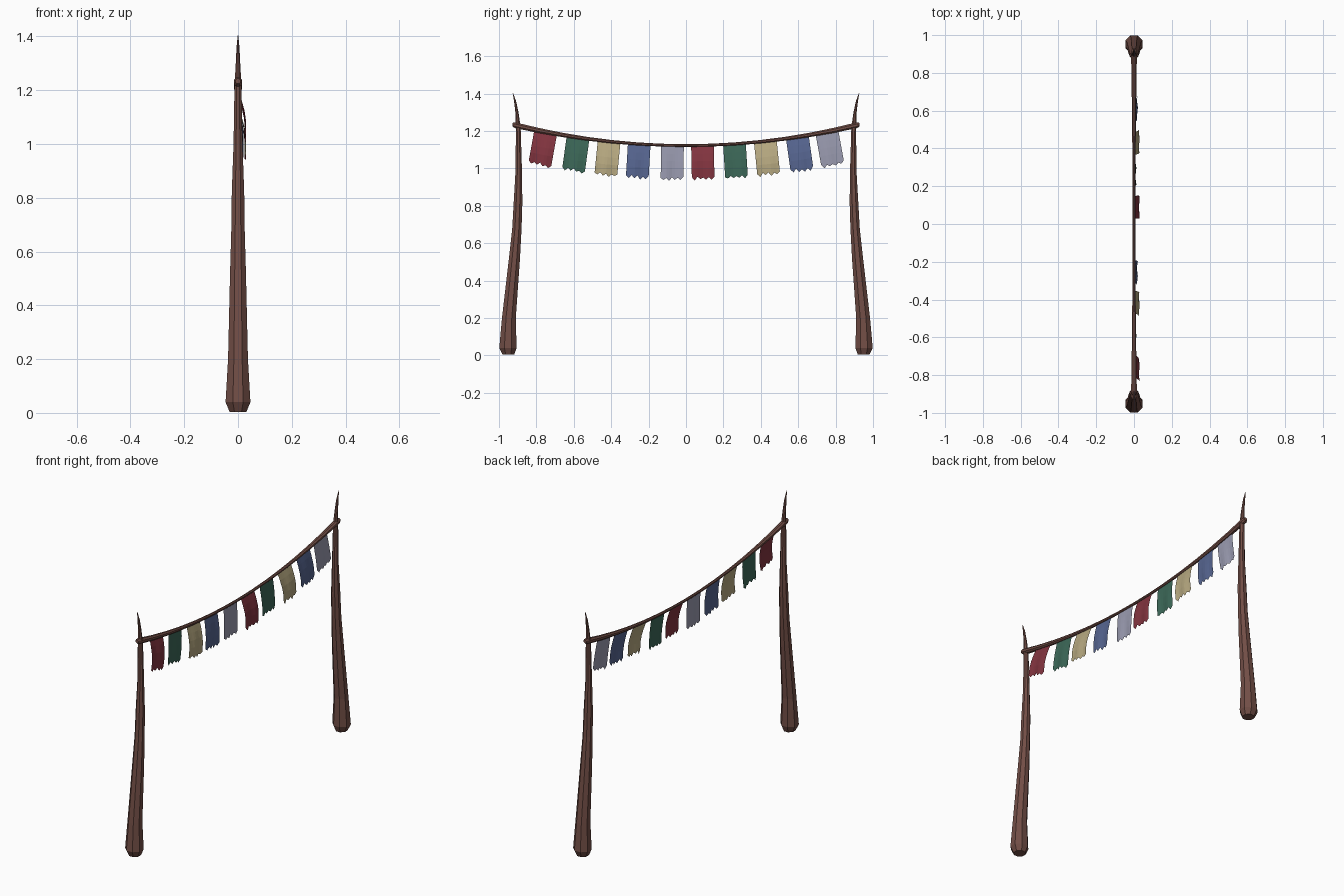
import bpy, bmesh, math, random
from mathutils import Vector

if "Cube" in bpy.data.objects:
    bpy.data.objects.remove(bpy.data.objects["Cube"])

random.seed(4)


def material(name, rgb):
    m = bpy.data.materials.new(name)
    lin = [((c / 255 + 0.055) / 1.055) ** 2.4 for c in rgb]
    m.diffuse_color = (*lin, 1)
    m.use_nodes = True
    m.node_tree.nodes["Principled BSDF"].inputs["Base Color"].default_value = m.diffuse_color
    return m


wood = material("dark_wood", (114, 78, 70))
cloths = [("red", material("red_cloth", (130, 52, 63)), 0.028),
          ("green", material("green_cloth", (60, 104, 88)), 0.010),
          ("tan", material("tan_cloth", (182, 168, 128)), 0.028),
          ("blue", material("blue_cloth", (86, 101, 144)), 0.018),
          ("grey", material("grey_cloth", (154, 155, 176)), 0.006)]


def make_object(name, bm, mat):
    me = bpy.data.meshes.new(name)
    bm.to_mesh(me)
    bm.free()
    me.materials.append(mat)
    ob = bpy.data.objects.new(name, me)
    bpy.context.collection.objects.link(ob)
    return ob


def tube(name, rings, u, v, sides, mat):
    """Loft rings of (centre, radius) spanned by directions u and v."""
    bm = bmesh.new()
    loops = []
    for c, r in rings:
        loop = []
        for i in range(sides):
            a = 2 * math.pi * (i + 0.5) / sides
            loop.append(bm.verts.new(Vector(c) + r * (math.cos(a) * u + math.sin(a) * v)))
        loops.append(loop)
    for a, b in zip(loops, loops[1:]):
        for i in range(sides):
            j = (i + 1) % sides
            bm.faces.new((a[i], a[j], b[j], b[i]))
    bm.faces.new(loops[0])
    bm.faces.new(loops[-1])
    bmesh.ops.recalc_face_normals(bm, faces=bm.faces)
    return make_object(name, bm, mat)


X, Y, Z = Vector((1, 0, 0)), Vector((0, 1, 0)), Vector((0, 0, 1))

# Crooked posts tapering into a curved spike: (z, y, radius)
profile = [(0.004, 0.95, 0.034), (0.04, 0.952, 0.050), (0.20, 0.947, 0.040),
           (0.52, 0.917, 0.032), (0.68, 0.904, 0.027), (0.82, 0.898, 0.025),
           (1.00, 0.894, 0.018), (1.22, 0.897, 0.014), (1.30, 0.904, 0.009),
           (1.36, 0.914, 0.006), (1.404, 0.926, 0.001)]
for side, name in ((-1, "left_post"), (1, "right_post")):
    tube(name, [((0, side * y, z), r) for z, y, r in profile], X, Y, 8, wood)


# Sagging rope, thicker at its ends
def rope_z(y):
    return 1.122 + 0.130 * y * y


rope = [((0, -0.928, rope_z(0.928)), 0.010)]
for i in range(15):
    y = -0.915 + 1.83 * i / 14
    rope.append(((0, y, rope_z(y)), 0.008 + 0.009 * abs(y / 0.915) ** 2))
rope.append(((0, 0.928, rope_z(0.928)), 0.010))
tube("rope", rope, X, Z, 8, wood)

# Ragged cloth flags hanging square to the rope
centres = [-0.75, -0.577, -0.411, -0.25, -0.072, 0.088, 0.259, 0.424, 0.595, 0.753]
COLS, ROWS = 8, 4
for n, yc in enumerate(centres):
    colour, mat, bulge = cloths[n % 5]
    bm = bmesh.new()
    slope = 0.24 * yc
    down = Vector((0, slope, -1)).normalized()
    grid = []
    cut = [0.172 + (0.007 if c % 2 else -0.007) + random.uniform(-0.005, 0.005)
           for c in range(COLS + 1)]
    for r in range(ROWS + 1):
        t = r / ROWS
        row = []
        for c in range(COLS + 1):
            s = c / COLS - 0.5
            y = yc + 0.121 * s
            p = Vector((0, y, rope_z(y)))
            p += down * ((cut[c] if r == ROWS else 0.16 * t * 0.98) + 0.006)
            p.x = bulge * math.sin(t * 1.9) + 0.003 * t * math.sin(s * 9 + n)
            row.append(bm.verts.new(p))
        grid.append(row)
    for r in range(ROWS):
        for c in range(COLS):
            bm.faces.new((grid[r][c], grid[r + 1][c], grid[r + 1][c + 1], grid[r][c + 1]))
    make_object(f"{colour}_flag_{n // 5 + 1}", bm, mat)
